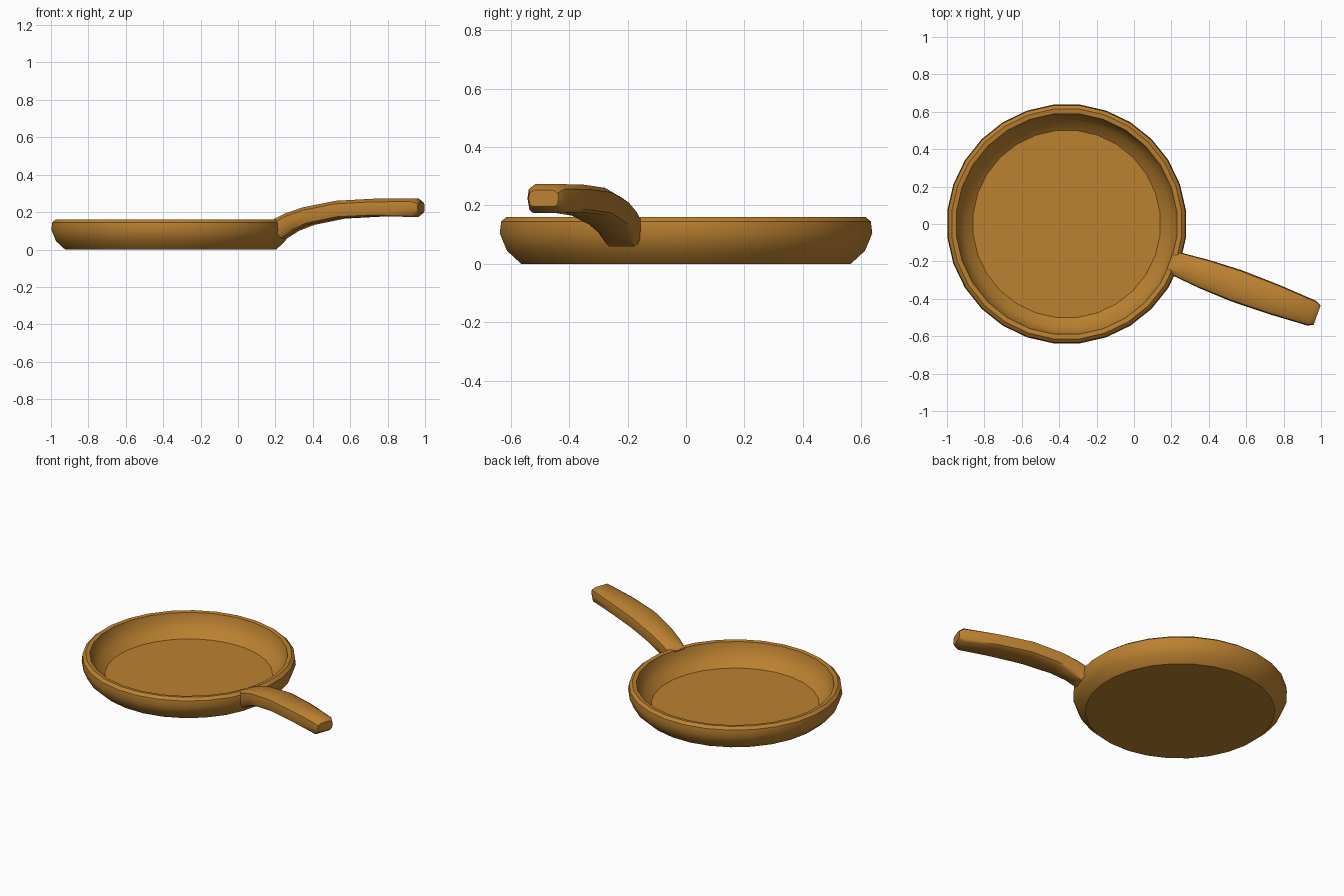
import bpy, bmesh, math
from mathutils import Vector

if "Cube" in bpy.data.objects:
    bpy.data.objects.remove(bpy.data.objects["Cube"])

CX, N = -0.36, 28
mat = bpy.data.materials.new("warm brown")
mat.diffuse_color = (0.5, 0.22, 0.03, 1)
mat.use_nodes = True
mat.node_tree.nodes["Principled BSDF"].inputs["Base Color"].default_value = mat.diffuse_color


def skin(name, rings, angle):
    """Bridge closed rings of points, cap both ends, smooth by angle."""
    bm = bmesh.new()
    loops = [[bm.verts.new(p) for p in ring] for ring in rings]
    n = len(loops[0])
    for a, b in zip(loops, loops[1:]):
        for i in range(n):
            j = (i + 1) % n
            bm.faces.new((a[i], a[j], b[j], b[i]))
    bm.faces.new(loops[0][::-1])
    bm.faces.new(loops[-1])
    bmesh.ops.recalc_face_normals(bm, faces=bm.faces)
    me = bpy.data.meshes.new(name)
    bm.to_mesh(me)
    bm.free()
    me.materials.append(mat)
    ob = bpy.data.objects.new(name, me)
    bpy.context.collection.objects.link(ob)
    bpy.ops.object.select_all(action='DESELECT')
    ob.select_set(True)
    bpy.context.view_layer.objects.active = ob
    bpy.ops.object.shade_smooth_by_angle(angle=math.radians(angle))
    return ob


# pan: profile from underside, over the rim, down to the cooking floor
profile = [(0.568, 0.0), (0.617, 0.045), (0.642, 0.105), (0.637, 0.145),
           (0.618, 0.161), (0.593, 0.158), (0.583, 0.115),
           (0.552, 0.065), (0.503, 0.025)]
rings = []
for r, z in profile:
    rings.append([(CX + r * math.cos((k + 0.5) * math.tau / N),
                   r * math.sin((k + 0.5) * math.tau / N), z) for k in range(N)])
skin("pan", rings, 32)

# handle: rounded section swept along a rising path
A = math.radians(-20)
out = Vector((math.cos(A), math.sin(A), 0))
side = Vector((-math.sin(A), math.cos(A), 0))
section = [(0.6, 1), (0.93, 0.65), (1, 0), (0.9, -0.8), (0.72, -1)]
section += [(-x, y) for x, y in reversed(section)]
# distance from pan centre, height, half width, half thickness, tilt in degrees
stations = [(0.615, 0.107, 0.064, 0.056, 32), (0.69, 0.147, 0.071, 0.052, 28),
            (0.785, 0.179, 0.080, 0.049, 19), (0.965, 0.213, 0.088, 0.048, 8),
            (1.18, 0.224, 0.083, 0.048, 1), (1.395, 0.224, 0.070, 0.049, 0),
            (1.425, 0.225, 0.055, 0.028, 0)]
rings = []
for s, z, w, h, t in stations:
    t = math.radians(t)
    up = Vector((0, 0, math.cos(t))) - out * math.sin(t)
    c = Vector((CX, 0, z)) + out * s
    rings.append([c + side * (x * w) + up * (y * h) for x, y in section])
skin("handle", rings, 40)
